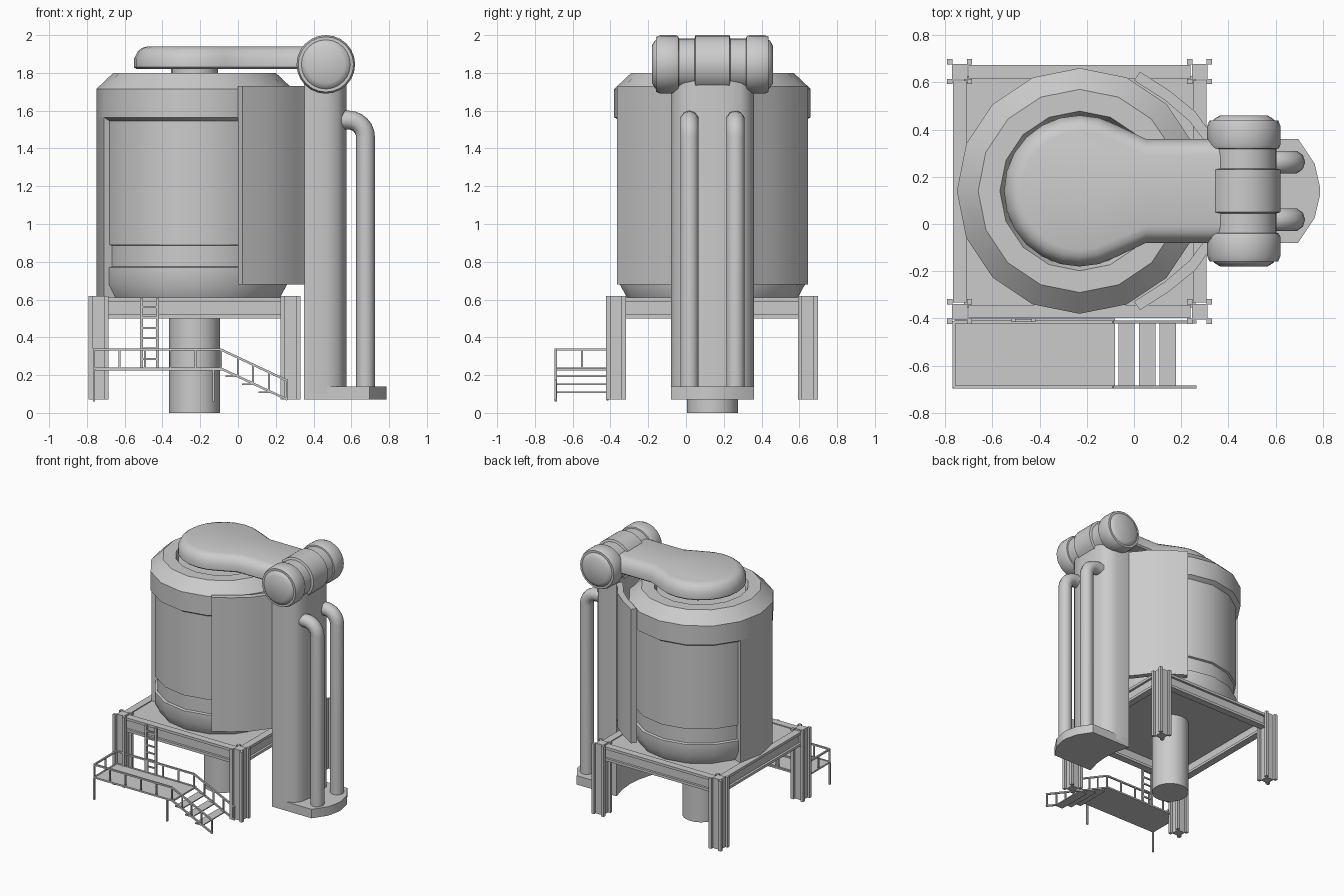
import bpy, bmesh
from math import sin, cos, radians, pi
from mathutils import Vector, Matrix

if "Cube" in bpy.data.objects:
    bpy.data.objects.remove(bpy.data.objects["Cube"])

CX, CY = -0.23, 0.14          # vessel axis
FX, FY = -0.23, 0.137         # frame centre


def finish(name, bm, smooth=True, matrix=None):
    bmesh.ops.recalc_face_normals(bm, faces=bm.faces)
    me = bpy.data.meshes.new(name)
    if matrix:
        bm.transform(matrix)
    bm.to_mesh(me)
    bm.free()
    ob = bpy.data.objects.new(name, me)
    bpy.context.collection.objects.link(ob)
    if smooth:
        bpy.ops.object.select_all(action='DESELECT')
        ob.select_set(True)
        bpy.context.view_layer.objects.active = ob
        bpy.ops.object.shade_smooth_by_angle(angle=radians(35))
    return ob


def loft(bm, loops):
    """Skin closed loops of equal length and cap both ends."""
    rows = [[bm.verts.new(p) for p in loop] for loop in loops]
    n = len(rows[0])
    for a, b in zip(rows, rows[1:]):
        for i in range(n):
            bm.faces.new((a[i], a[(i + 1) % n], b[(i + 1) % n], b[i]))
    bm.faces.new(rows[0][::-1])
    bm.faces.new(rows[-1])


def prism(bm, pts, z0, z1):
    loft(bm, [[(x, y, z) for x, y in pts] for z in (z0, z1)])


def lathe(bm, profile, seg):
    loft(bm, [[(r * cos(2 * pi * i / seg), r * sin(2 * pi * i / seg), z)
               for i in range(seg)] for r, z in profile])


def box(bm, x0, x1, y0, y1, z0, z1):
    prism(bm, [(x0, y0), (x1, y0), (x1, y1), (x0, y1)], z0, z1)


def bar(bm, p, q, w=0.012):
    p, q = Vector(p), Vector(q)
    d = q - p
    m = Matrix.Translation((p + q) / 2) @ d.to_track_quat('Z', 'Y').to_matrix().to_4x4()
    bmesh.ops.create_cube(bm, size=1, matrix=m @ Matrix.Diagonal((w, w, d.length, 1)))


axis = Matrix.Translation((CX, CY, 0))

# Vessel: recessed body, overhanging rim, sunken top
bm = bmesh.new()
lathe(bm, [(0.45, 0.605), (0.49, 0.68), (0.49, 0.77), (0.472, 0.775), (0.472, 0.885),
           (0.487, 0.89), (0.487, 1.545), (0.52, 1.565), (0.52, 1.715), (0.43, 1.80),
           (0.338, 1.80), (0.32, 1.76)], 16)
finish("vessel", bm, matrix=axis)

# Full-height wall panel on the left of the vessel
bm = bmesh.new()
ring = [(r * cos(radians(a)), r * sin(radians(a)))
        for r, angs in ((0.52, (157.5, 180, 202.5)), (0.44, (202.5, 180, 157.5))) for a in angs]
prism(bm, ring, 0.605, 1.60)
finish("vessel_side_panel", bm, matrix=axis)

# Two shield plates between vessel and column
shield = [(0.025, 0.505), (0.15, 0.425), (0.26, 0.335), (0.31, 0.265), (0.37, 0.20),
          (0.34, 0.16), (0.28, 0.235), (0.235, 0.295), (0.13, 0.385), (0.0, 0.468)]
for name, s in (("front_shield", -1), ("back_shield", 1)):
    bm = bmesh.new()
    prism(bm, [(x, CY + s * y) for x, y in shield], 0.68, 1.73)
    finish(name, bm)

# Keyhole-shaped lid arm with a rounded upper edge
def arm_outline(inset, z):
    r, w = 0.32 - inset, 0.22 - inset
    pts = [(CX + r * cos(radians(a)), CY + r * sin(radians(a)), z) for a in range(60, 301, 15)]
    return pts + [(0.05, CY - w, z), (0.45, CY - w, z), (0.45, CY + w, z), (0.05, CY + w, z)]

bm = bmesh.new()
loft(bm, [arm_outline(i, z) for i, z in
          ((0.012, 1.82), (0, 1.83), (0, 1.875), (0.02, 1.915), (0.042, 1.932), (0.07, 1.94))])
finish("lid_arm", bm)
bm = bmesh.new()
lathe(bm, [(0.125, 1.75), (0.125, 1.83)], 16)
finish("lid_spindle", bm, matrix=axis)

# Hinge drum lying along y
half = [(0.10, -0.32), (0.125, -0.305), (0.13, -0.298), (0.146, -0.298), (0.155, -0.275),
        (0.155, -0.195), (0.148, -0.18), (0.138, -0.178), (0.138, -0.095), (0.155, -0.09)]
bm = bmesh.new()
lathe(bm, half + [(r, -z) for r, z in reversed(half)], 24)
finish("hinge_drum", bm, matrix=Matrix.Translation((0.465, CY, 1.845)) @ Matrix.Rotation(-pi / 2, 4, 'X'))

# Column with a hollow side facing the vessel, and its foot
hollow = [(0.35, 0.22), (0.38, 0.11), (0.39, 0), (0.38, -0.11), (0.35, -0.22)]
def outline(outer):
    return [(x, CY + y) for x, y in hollow + [(x, -y) for x, y in outer] + outer[::-1]]

bm = bmesh.new()
prism(bm, outline([(0.47, 0.22), (0.53, 0.195), (0.562, 0.15), (0.575, 0.07)]), 0.10, 1.80)
finish("column", bm)
bm = bmesh.new()
prism(bm, outline([(0.62, 0.22), (0.695, 0.22), (0.765, 0.115), (0.787, 0.02)]), 0.07, 0.14)
finish("column_foot", bm)

# Two bent pipes on the column
for name, y in (("front_pipe", 0.018), ("back_pipe", 0.262)):
    cu = bpy.data.curves.new(name, 'CURVE')
    cu.dimensions = '3D'
    cu.bevel_depth, cu.bevel_resolution, cu.use_fill_caps = 0.05, 3, True
    path = [(0.675, 0.12)] + [(0.585 + 0.09 * cos(radians(a)), 1.46 + 0.09 * sin(radians(a)))
                              for a in range(0, 91, 15)] + [(0.54, 1.55)]
    sp = cu.splines.new('POLY')
    sp.points.add(len(path) - 1)
    for p, (x, z) in zip(sp.points, path):
        p.co = (x, y, z, 1)
    sp.use_smooth = True
    bpy.context.collection.objects.link(bpy.data.objects.new(name, cu))

# Outlet cylinder under the vessel
bm = bmesh.new()
lathe(bm, [(0.135, 0.0), (0.135, 0.60)], 24)
finish("outlet", bm, matrix=axis)

# Four grooved legs
h, w, d = 0.053, 0.03, 0.02
side = [(h, -h), (h, -w), (h - d, -w), (h - d, w), (h, w)]
section = []
for k in range(4):
    c, s = round(cos(k * pi / 2)), round(sin(k * pi / 2))
    section += [(x * c - y * s, x * s + y * c) for x, y in side]
for sx, nx in ((-1, "left"), (1, "right")):
    for sy, ny in ((-1, "front"), (1, "back")):
        bm = bmesh.new()
        prism(bm, [(FX + sx * 0.508 + x, FY + sy * 0.508 + y) for x, y in section], 0.07, 0.62)
        finish(f"{ny}_{nx}_leg", bm, False)

# I-beams between the legs
for name, k in (("right_beam", 0), ("back_beam", 1), ("left_beam", 2), ("front_beam", 3)):
    bm = bmesh.new()
    for half_w, z0, z1 in ((0.028, 0.50, 0.52), (0.01, 0.52, 0.59), (0.028, 0.59, 0.61)):
        box(bm, 0.508 - half_w, 0.508 + half_w, -0.47, 0.47, z0, z1)
    finish(name, bm, False, Matrix.Translation((FX, FY, 0)) @ Matrix.Rotation(k * pi / 2, 4, 'Z'))
bm = bmesh.new()
box(bm, FX - 0.49, FX + 0.49, FY - 0.49, FY + 0.49, 0.585, 0.603)
finish("deck", bm, False)

# Access platform and steps
bm = bmesh.new()
box(bm, -0.755, -0.08, -0.69, -0.40, 0.225, 0.238)
for x in (-0.762, -0.13):
    bar(bm, (x, -0.69, 0.06), (x, -0.69, 0.23))
finish("platform", bm, False)
bm = bmesh.new()
for i in range(3):
    x = -0.065 + 0.087 * i
    box(bm, x, x + 0.068, -0.69, -0.41, 0.19 - 0.043 * i, 0.198 - 0.043 * i)
finish("steps", bm, False)

# Railings along both long sides plus the left end
for name, y in (("front_railing", -0.69), ("back_railing", -0.415)):
    bm = bmesh.new()
    for z in (0.335, 0.235):
        bar(bm, (-0.762, y, z), (-0.09, y, z))
        bar(bm, (-0.09, y, z), (0.262, y, z - 0.165))
    for i in range(6):
        x = -0.762 + 0.1344 * i
        bar(bm, (x, y, 0.235), (x, y, 0.335), 0.01)
    for x in (0.0, 0.08, 0.165, 0.258):
        z = 0.235 - (x + 0.09) * 0.165 / 0.352
        bar(bm, (x, y, z), (x, y, z + 0.1), 0.01)
    finish(name, bm, False)
bm = bmesh.new()
for z in (0.335, 0.235):
    bar(bm, (-0.762, -0.695, z), (-0.762, -0.41, z))
bar(bm, (-0.762, -0.55, 0.235), (-0.762, -0.55, 0.335), 0.01)
finish("end_railing", bm, False)

# Ladder from platform to deck
bm = bmesh.new()
for x in (-0.51, -0.425):
    bar(bm, (x, -0.408, 0.24), (x, -0.408, 0.605), 0.016)
for i in range(6):
    bar(bm, (-0.51, -0.408, 0.285 + 0.055 * i), (-0.425, -0.408, 0.285 + 0.055 * i), 0.01)
finish("ladder", bm, False)
